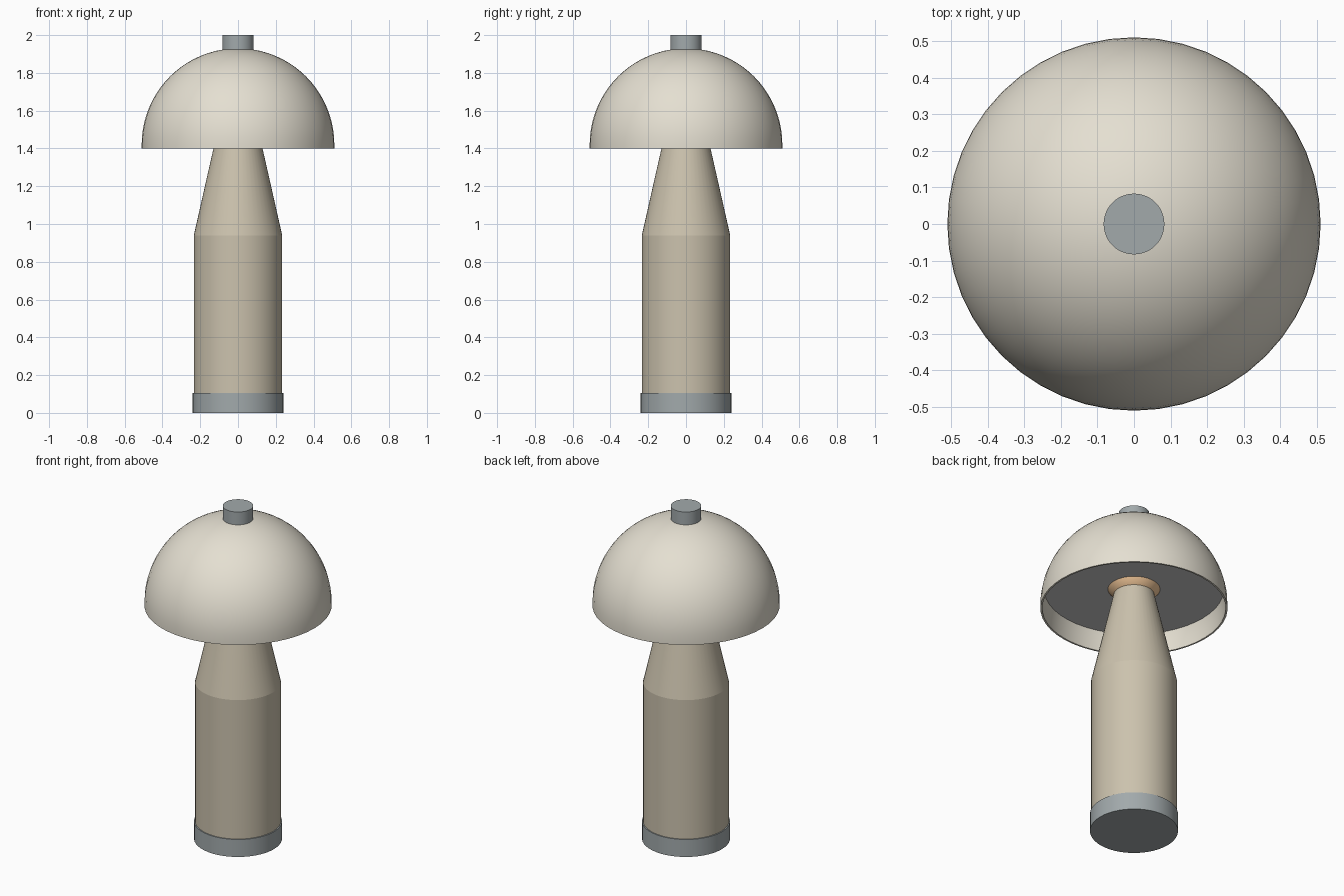
import bpy, bmesh, math

if "Cube" in bpy.data.objects:
    bpy.data.objects.remove(bpy.data.objects["Cube"])

def material(name, rgb):
    m = bpy.data.materials.new(name)
    m.diffuse_color = (*rgb, 1)
    m.use_nodes = True
    m.node_tree.nodes["Principled BSDF"].inputs["Base Color"].default_value = m.diffuse_color
    return m

def lathe(name, profile, mat=None, segs=48):
    """Spin an (r, z) profile about the z axis; r = 0 ends become poles."""
    bm = bmesh.new()
    verts = [bm.verts.new((r, 0, z)) for r, z in profile]
    edges = [bm.edges.new(p) for p in zip(verts, verts[1:])]
    bmesh.ops.spin(bm, geom=verts + edges, cent=(0, 0, 0), axis=(0, 0, 1),
                   angle=math.tau, steps=segs, use_duplicate=False)
    bmesh.ops.remove_doubles(bm, verts=bm.verts, dist=1e-4)
    bmesh.ops.recalc_face_normals(bm, faces=bm.faces)
    me = bpy.data.meshes.new(name)
    bm.to_mesh(me)
    bm.free()
    ob = bpy.data.objects.new(name, me)
    bpy.context.collection.objects.link(ob)
    if mat:
        me.materials.append(mat)
    bpy.context.view_layer.objects.active = ob
    ob.select_set(True)
    bpy.ops.object.shade_smooth_by_angle(angle=math.radians(12 if name == "stem" else 30))
    ob.select_set(False)
    return ob

def arc(r, zc, a0, a1, n):
    """Profile points on a circle, angles in degrees from the equator."""
    angles = [math.radians(a0 + (a1 - a0) * i / n) for i in range(n + 1)]
    return [(max(0, r * math.cos(a)), zc + r * math.sin(a)) for a in angles]

metal = material("metal", (0.36, 0.40, 0.41))
tan = material("tan", (0.60, 0.54, 0.42))
cream = material("cream", (0.78, 0.74, 0.64))
warm = material("warm", (0.90, 0.58, 0.32))

# Metal foot and tapered stem
lathe("base", [(0, 0), (0.24, 0), (0.24, 0.105), (0, 0.105)], metal)
lathe("stem", [(0, 0.10), (0.234, 0.10), (0.234, 0.94), (0.105, 1.51), (0, 1.51)], tan)

# Thin domed shade, open at the bottom
outer = [(0.51, 1.40)] + arc(0.51, 1.42, 0, 90, 20)
inner = arc(0.50, 1.42, 90, 0, 20) + [(0.50, 1.40)]
lathe("shade", outer + inner + [(0.51, 1.40)], cream)

# Plate recessed inside the shade, with the bulb poking through
lathe("diffuser_plate", [(0, 1.52), (0.492, 1.52), (0.49, 1.53), (0, 1.53)])
lathe("bulb", arc(0.173, 1.618, -90, 90, 16), warm)

# Knob on top
lathe("top_knob", [(0, 1.91), (0.083, 1.91), (0.083, 2.0), (0, 2.0)], metal)
